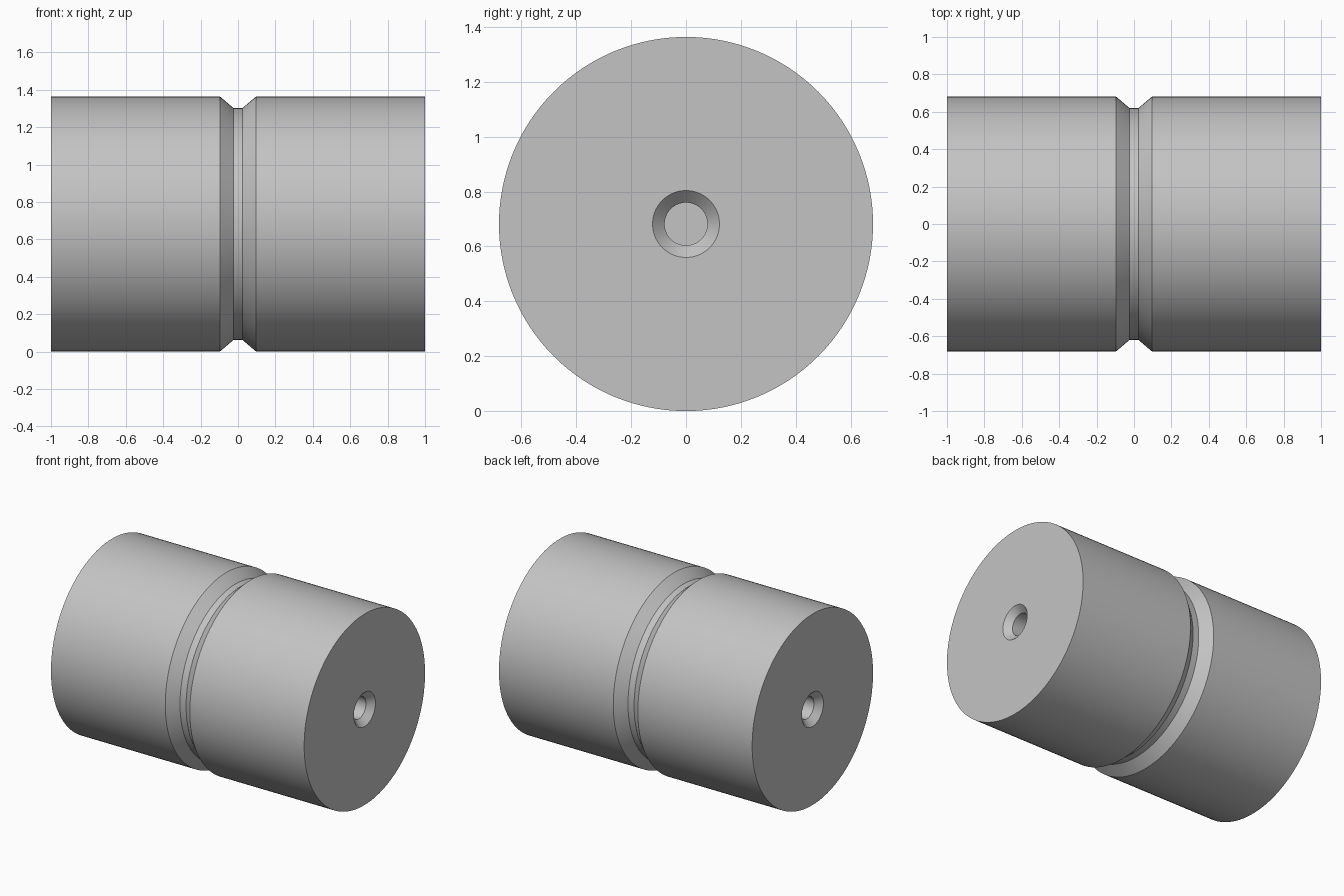
import bpy
import bmesh
from math import radians, tau
from mathutils import Matrix, Vector

cube = bpy.data.objects.get("Cube")
if cube:
    bpy.data.objects.remove(cube, do_unlink=True)

RADIUS = 0.682
SEGMENTS = 128

steel = bpy.data.materials.new("plain_grey_steel")
steel.use_nodes = True
grey = (0.55, 0.55, 0.55, 1)
steel.diffuse_color = grey
steel.node_tree.nodes["Principled BSDF"].inputs["Base Color"].default_value = grey

# Half section (x, radius): blind hole, countersink, end face, wall, groove
half = [
    (0.60, 0), (0.60, 0.078), (0.956, 0.078), (1, 0.122),
    (1, RADIUS), (0.097, RADIUS), (0.024, 0.62),
]
profile = half + [(-x, r) for x, r in reversed(half)]

# Revolve the section around the long axis
bm = bmesh.new()
verts = [bm.verts.new((x, 0, r)) for x, r in profile]
edges = [bm.edges.new(pair) for pair in zip(verts, verts[1:])]
bmesh.ops.spin(bm, geom=verts + edges, cent=(0, 0, 0), axis=(1, 0, 0),
               angle=tau, steps=SEGMENTS, use_duplicate=False)
bmesh.ops.remove_doubles(bm, verts=bm.verts, dist=0.0001)
bmesh.ops.recalc_face_normals(bm, faces=bm.faces)
bmesh.ops.transform(bm, matrix=Matrix.Translation(Vector((0, 0, RADIUS))), verts=bm.verts)

mesh = bpy.data.meshes.new("grooved_cylinder")
bm.to_mesh(mesh)
bm.free()
mesh.materials.append(steel)
body = bpy.data.objects.new("grooved_cylinder", mesh)
bpy.context.collection.objects.link(body)

# Smooth round walls with crisp groove and hole rims
bpy.ops.object.select_all(action="DESELECT")
body.select_set(True)
bpy.context.view_layer.objects.active = body
bpy.ops.object.shade_smooth_by_angle(angle=radians(25))
